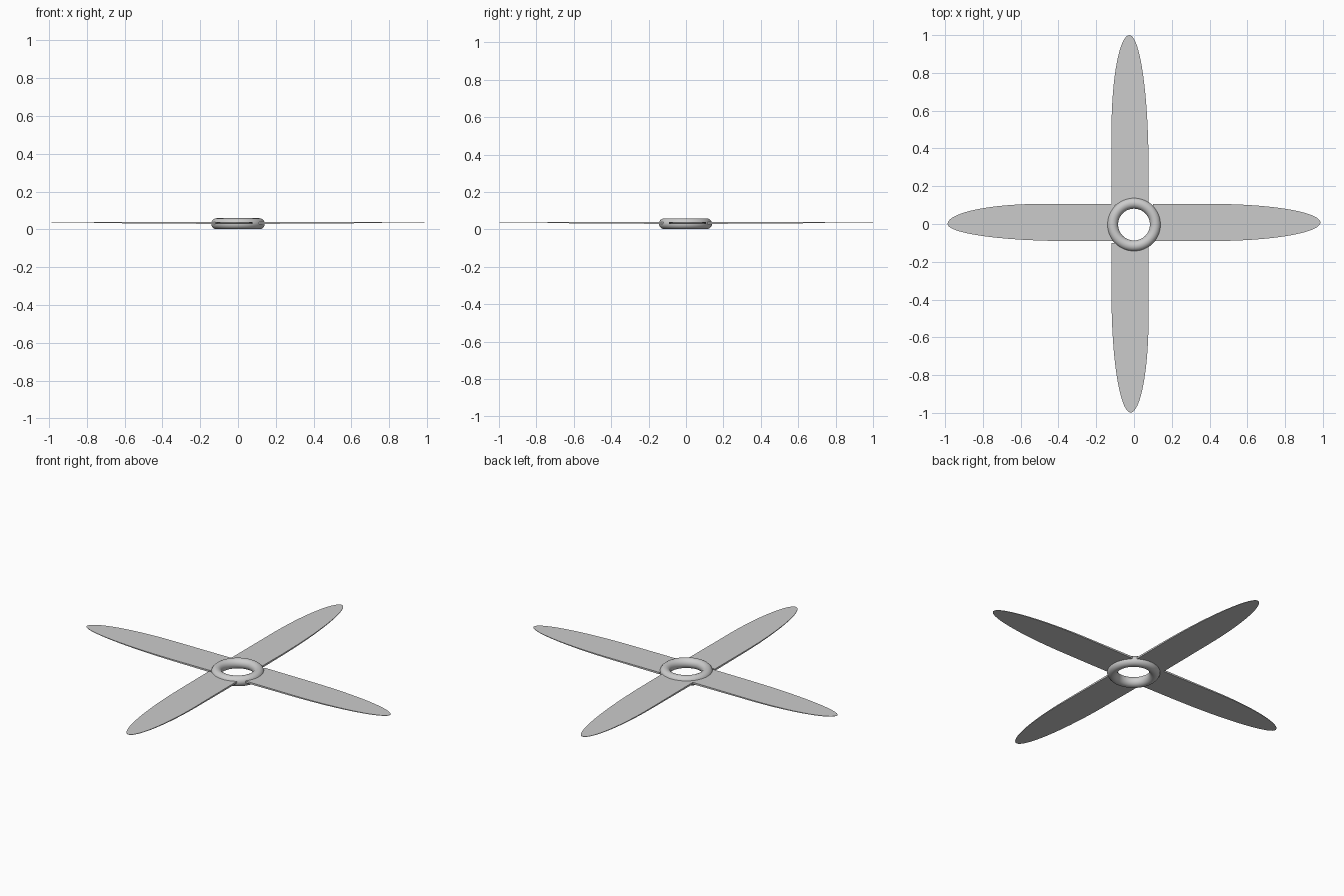
import bpy, bmesh, math

if "Cube" in bpy.data.objects:
    bpy.data.objects.remove(bpy.data.objects["Cube"])

# Thin tapering blade: straight sides that close elliptically to a rounded tip
def blade(name, angle, lo, hi, tip_v, length, start_lo, start_hi, root=0.1):
    def thick(u):
        t = (u - root) / (length - root)
        return 0.029 + 0.006 * t, 0.040 - 0.003 * t      # bottom z, top z

    n = 20
    def side(edge, start):
        pts = [(root, edge)]
        for i in range(n):
            a = math.pi / 2 * i / n
            pts.append((start + (length - start) * math.sin(a),
                        tip_v + (edge - tip_v) * math.cos(a)))
        return pts
    outline = side(lo, start_lo) + [(length, tip_v)] + side(hi, start_hi)[::-1]

    bm = bmesh.new()
    c, s = math.cos(angle), math.sin(angle)
    rings = []
    for k in (0, 1):
        rings.append([bm.verts.new((u * c - v * s, u * s + v * c, thick(u)[k]))
                      for u, v in outline])
    bottom, top = rings
    bm.faces.new(bottom[::-1])
    bm.faces.new(top)
    m = len(outline)
    for i in range(m):
        j = (i + 1) % m
        bm.faces.new((bottom[i], bottom[j], top[j], top[i]))
    me = bpy.data.meshes.new(name)
    bm.to_mesh(me)
    bm.free()
    ob = bpy.data.objects.new(name, me)
    bpy.context.collection.objects.link(ob)

blade("blade_right", 0, -0.09, 0.106, 0.008, 0.987, 0.42, 0.42)
blade("blade_back", math.pi / 2, -0.077, 0.119, 0.024, 1.0, 0.3, 0.5)
blade("blade_left", math.pi, -0.106, 0.09, 0.0, 0.987, 0.5, 0.35)
blade("blade_front", -math.pi / 2, -0.119, 0.077, -0.018, 0.998, 0.38, 0.5)

# Round hub ring that holds the blade roots
bpy.ops.mesh.primitive_torus_add(major_radius=0.113, minor_radius=0.029,
                                 major_segments=64, minor_segments=20,
                                 location=(0, -0.003, 0.03))
hub = bpy.context.object
hub.name = "hub_ring"
bpy.ops.object.shade_smooth_by_angle()
